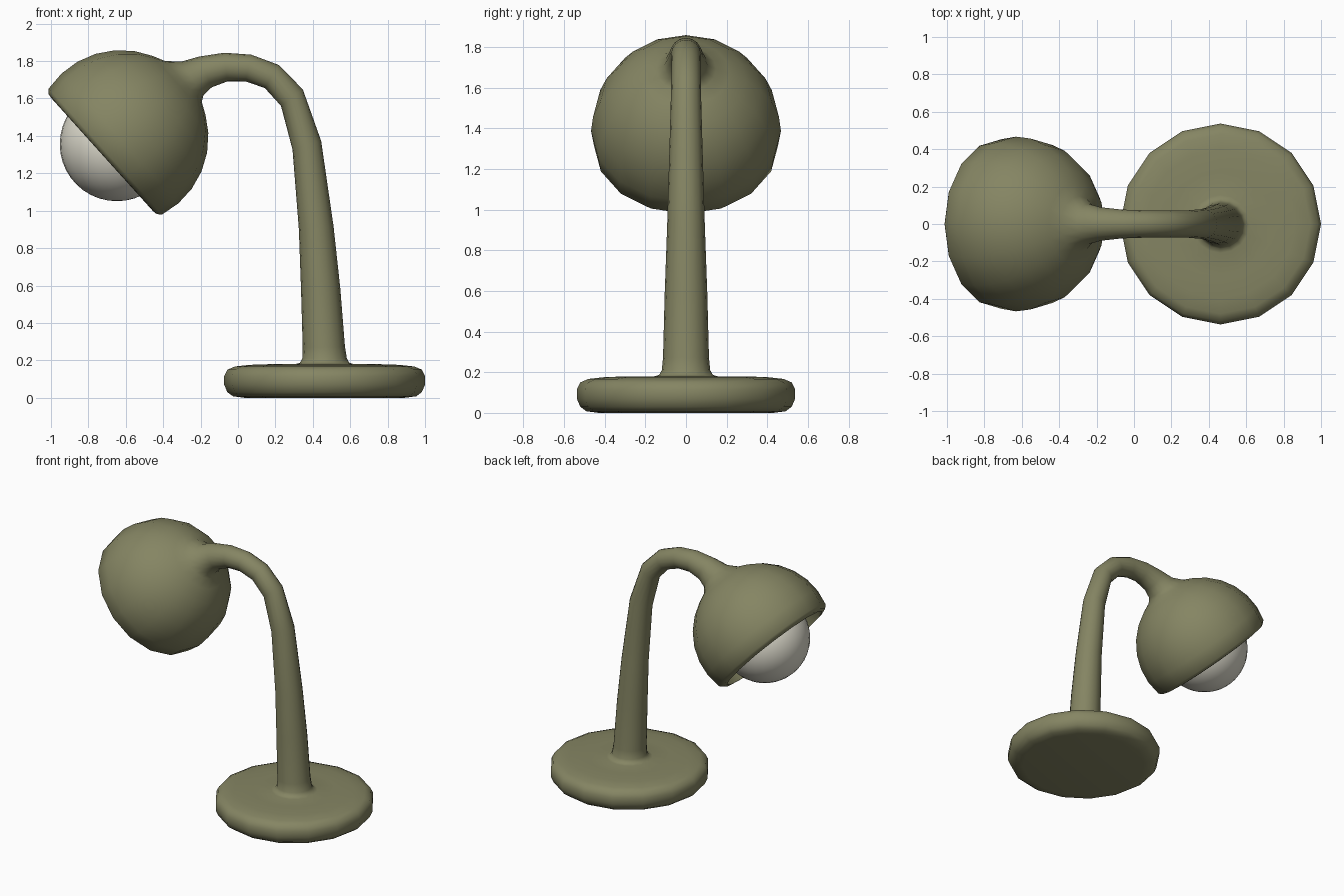
import bpy, bmesh, math
from mathutils import Vector

if "Cube" in bpy.data.objects:
    bpy.data.objects.remove(bpy.data.objects["Cube"])


def material(name, rgb):
    m = bpy.data.materials.new(name)
    m.diffuse_color = (*rgb, 1)
    m.use_nodes = True
    m.node_tree.nodes["Principled BSDF"].inputs["Base Color"].default_value = m.diffuse_color
    return m


olive = material("olive enamel", (0.235, 0.235, 0.125))
cream = material("pale glass", (0.74, 0.72, 0.62))

SIDES = 16
BX = 0.463                                  # base centre
C = Vector((-0.625, 0, 1.392))              # shade centre
R = 0.467
TILT = 222                                  # direction the shade points, degrees


def finish(name, bm, mat, angle):
    bmesh.ops.recalc_face_normals(bm, faces=bm.faces)
    me = bpy.data.meshes.new(name)
    bm.to_mesh(me)
    bm.free()
    me.materials.append(mat)
    ob = bpy.data.objects.new(name, me)
    bpy.context.collection.objects.link(ob)
    bpy.ops.object.select_all(action='DESELECT')
    ob.select_set(True)
    bpy.context.view_layer.objects.active = ob
    bpy.ops.object.shade_smooth_by_angle(angle=math.radians(angle))
    return ob


def sweep(name, rings, mat, angle):
    """Skin rings given as (x, z, heading in degrees, radius)."""
    bm = bmesh.new()
    loops = []
    for x, z, head, r in rings:
        h = math.radians(head)
        u, v = Vector((math.sin(h), 0, -math.cos(h))), Vector((0, 1, 0))
        loops.append([bm.verts.new(Vector((x, 0, z)) + r * (u * math.cos(a) + v * math.sin(a)))
                      for a in (2 * math.pi * i / SIDES for i in range(SIDES))])
    for a, b in zip(loops, loops[1:]):
        for i in range(SIDES):
            j = (i + 1) % SIDES
            bm.faces.new((a[i], a[j], b[j], b[i]))
    bm.faces.new(loops[0])
    bm.faces.new(loops[-1])
    return finish(name, bm, mat, angle)


# round foot with a soft edge, flowing into the stem
rings = [(BX, z, 90, r) for r, z in [
    (0.43, 0), (0.49, 0.008), (0.52, 0.03), (0.537, 0.07), (0.537, 0.115), (0.52, 0.15),
    (0.48, 0.167), (0.40, 0.176), (0.28, 0.18), (0.155, 0.18), (0.132, 0.187), (0.119, 0.21)]]
# tapering stem and bent neck
rings += [(0.459, 0.27, 91, 0.113), (0.442, 0.58, 93, 0.105), (0.418, 0.91, 95, 0.093),
          (0.368, 1.35, 107, 0.080), (0.288, 1.605, 127, 0.073), (0.180, 1.718, 149, 0.072),
          (0.055, 1.763, 168, 0.073), (-0.065, 1.768, 186, 0.077), (-0.175, 1.742, 203, 0.089),
          (-0.245, 1.707, 214, 0.108)]
# shade: ball around the tilted axis, rolled lip, hollow inside
axis = Vector((math.cos(math.radians(TILT)), 0, math.sin(math.radians(TILT))))


def shade_ring(along, r):
    p = C + axis * along
    return (p.x, p.z, TILT, r)


rings += [shade_ring(-0.447, 0.148)]
for t in (27, 39, 52, 65, 78, 91, 104):
    t = math.radians(t)
    rings.append(shade_ring(-R * math.cos(t), R * math.sin(t)))
rings += [shade_ring(0.133, 0.432), shade_ring(0.137, 0.405)]
for t in (88, 70, 50, 30, 12):
    t = math.radians(t)
    rings.append(shade_ring(-0.415 * math.cos(t), 0.415 * math.sin(t)))
sweep("lamp_body", rings, olive, 62)

# round bulb
bm = bmesh.new()
bmesh.ops.create_uvsphere(bm, u_segments=32, v_segments=20, radius=0.305)
bmesh.ops.translate(bm, verts=bm.verts, vec=(-0.648, 0, 1.356))
finish("bulb", bm, cream, 60)
